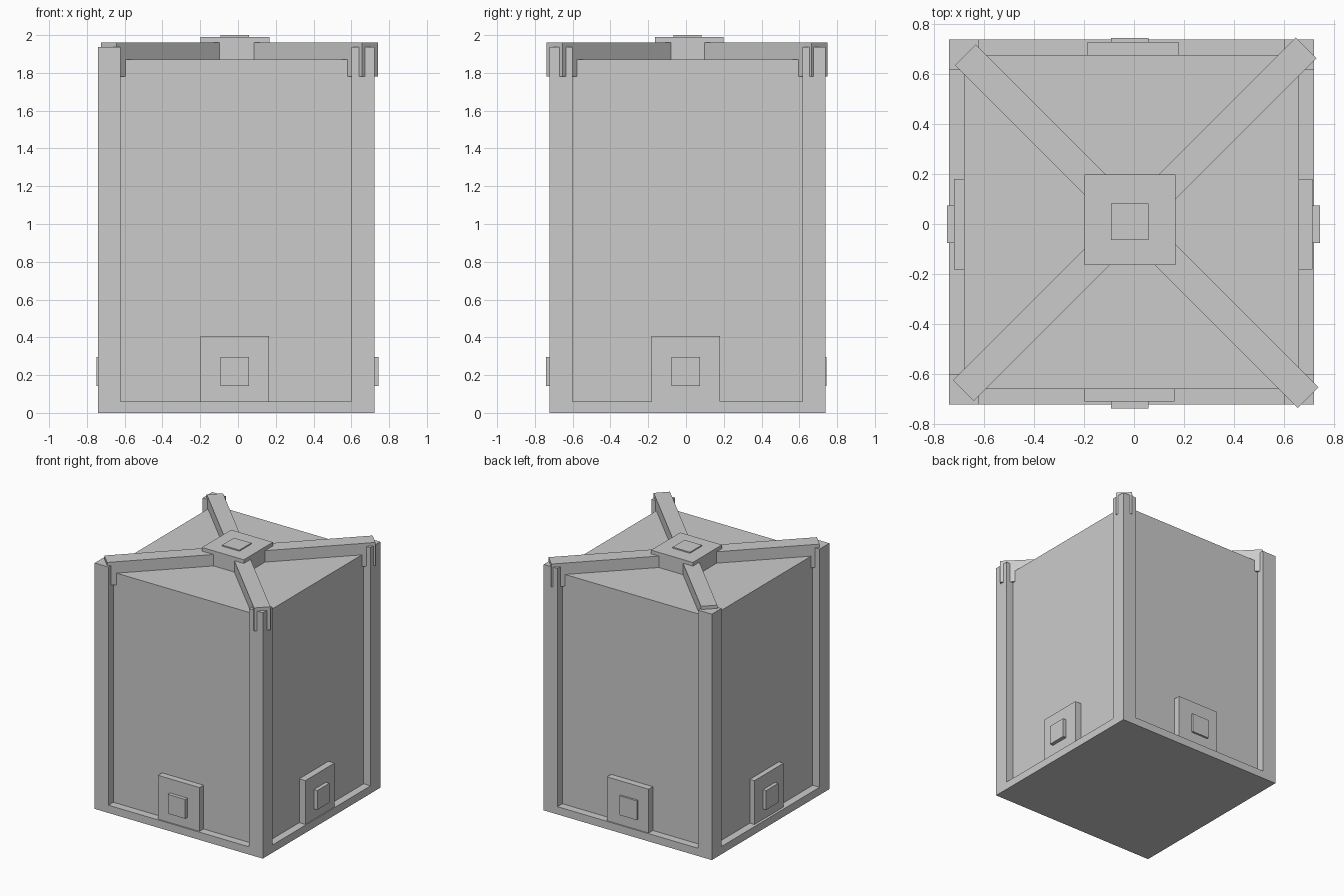
import bpy, bmesh
from math import radians
from mathutils import Matrix

if "Cube" in bpy.data.objects:
    bpy.data.objects.remove(bpy.data.objects["Cube"])


def finish(name, bm, matrix=None):
    bmesh.ops.recalc_face_normals(bm, faces=bm.faces)
    mesh = bpy.data.meshes.new(name)
    bm.to_mesh(mesh)
    bm.free()
    ob = bpy.data.objects.new(name, mesh)
    if matrix:
        ob.matrix_world = matrix
    bpy.context.collection.objects.link(ob)
    return ob


def box(name, x, y, z):
    """Box from (min, max) ranges."""
    bm = bmesh.new()
    bmesh.ops.create_cube(bm, size=1)
    for v in bm.verts:
        v.co = [(a + b) / 2 + (b - a) * c for (a, b), c in zip((x, y, z), v.co)]
    return finish(name, bm)


def add_prism(bm, profile, y0, y1):
    """Extrude an (x, z) profile between two y values."""
    face = bm.faces.new([bm.verts.new((x, y0, z)) for x, z in profile])
    ext = bmesh.ops.extrude_face_region(bm, geom=[face])
    bmesh.ops.translate(bm, vec=(0, y1 - y0, 0),
                        verts=[g for g in ext["geom"] if isinstance(g, bmesh.types.BMVert)])


# Body: inner panels, base frame and corner posts
CX, CY = -0.01, 0.008
box("inner_box", (CX - .672, CX + .672), (CY - .67, CY + .67), (.03, 1.872))
box("base_frame", (CX - .732, CX + .732), (CY - .731, CY + .731), (0, .061))
for sx, side in ((-1, "left"), (1, "right")):
    for sy, end in ((-1, "front"), (1, "back")):
        xs = sorted((CX + sx * .612, CX + sx * .732))
        ys = sorted((CY + sy * .61, CY + sy * .731))
        box(f"{end}_{side}_post", xs, ys, (.03, 1.936))

# Diagonal roof straps: channels whose side walls drop into prongs at both ends
S, W, T, L = .972, .059, .023, .14
wall = [(-S, 1.78), (-S + L, 1.78), (-S + L, 1.865), (S - L, 1.865),
        (S - L, 1.78), (S, 1.78), (S, 1.962), (-S, 1.962)]
top = [(-S, 1.936), (S, 1.936), (S, 1.962), (-S, 1.962)]
for name, angle, cx, cy in (("rising_strap", 45, .003, .019),
                            ("falling_strap", -45, .011, -.009)):
    bm = bmesh.new()
    add_prism(bm, wall, -W, -W + T)
    add_prism(bm, wall, W - T, W)
    add_prism(bm, top, -W + T, W - T)
    finish(name, bm, Matrix.Translation((cx, cy, 0)) @ Matrix.Rotation(radians(angle), 4, "Z"))

# Roof hub with its small cap
box("roof_hub", (-.198, .166), (-.165, .198), (1.865, 1.991))
box("roof_hub_cap", (-.093, .058), (-.065, .083), (1.98, 2.0))

# Side plates with small raised pads
PZ, KZ = (.05, .406), (.143, .295)
box("front_plate", (-.198, .163), (-.712, -.6), PZ)
box("front_pad", (-.093, .058), (-.74, -.65), KZ)
box("back_plate", (-.186, .178), (.6, .73), PZ)
box("back_pad", (-.093, .058), (.65, .745), KZ)
box("left_plate", (-.722, -.6), (-.183, .18), PZ)
box("left_pad", (-.75, -.65), (-.077, .074), KZ)
box("right_plate", (.6, .715), (-.183, .18), PZ)
box("right_pad", (.65, .745), (-.077, .074), KZ)
